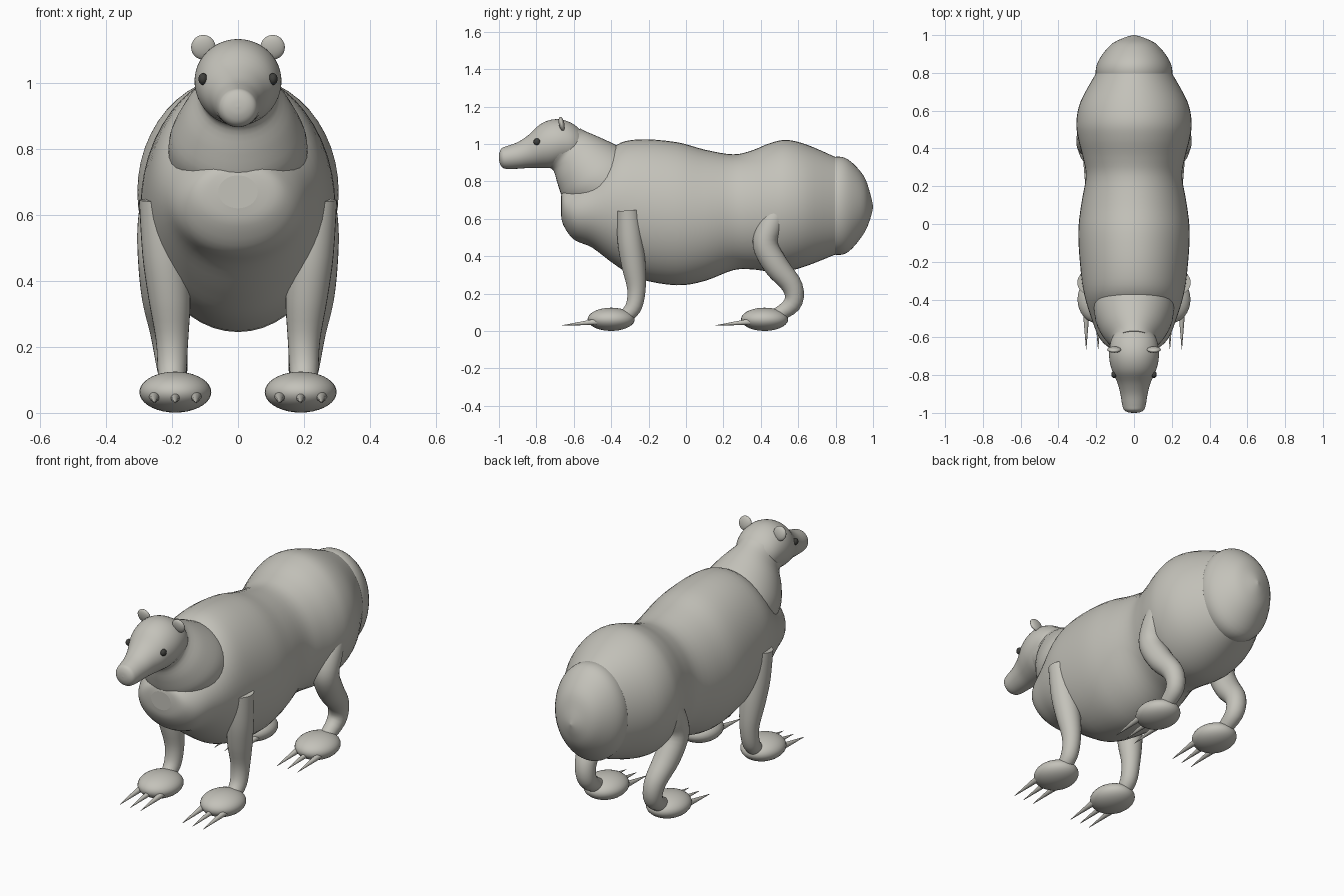
import bpy, bmesh, math
from mathutils import Vector, Matrix

if "Cube" in bpy.data.objects:
    bpy.data.objects.remove(bpy.data.objects["Cube"])


def material(name, rgb):
    m = bpy.data.materials.new(name)
    m.diffuse_color = (*rgb, 1)
    m.use_nodes = True
    m.node_tree.nodes["Principled BSDF"].inputs["Base Color"].default_value = m.diffuse_color
    return m


FUR = material("warm grey fur", (0.55, 0.54, 0.49))
DARK = material("dark eye", (0.05, 0.05, 0.045))


def finish(name, bm, mat):
    bmesh.ops.recalc_face_normals(bm, faces=bm.faces)
    for f in bm.faces:
        f.smooth = len(f.verts) <= 4
    me = bpy.data.meshes.new(name)
    bm.to_mesh(me)
    bm.free()
    me.materials.append(mat)
    ob = bpy.data.objects.new(name, me)
    bpy.context.collection.objects.link(ob)
    return ob


def smooth_rings(rings, steps):
    """Catmull-Rom interpolation of ring parameters."""
    out = []
    n = len(rings)
    for i in range(n - 1):
        p0, p1, p2, p3 = (rings[max(0, min(n - 1, k))] for k in (i - 1, i, i + 1, i + 2))
        for s in range(steps):
            t = s / steps
            out.append([0.5 * (2 * b + (c - a) * t + (2 * a - 5 * b + 4 * c - d) * t * t
                               + (3 * b - a - 3 * c + d) * t ** 3)
                        for a, b, c, d in zip(p0, p1, p2, p3)])
    out.append(list(rings[-1]))
    return out


def loft(name, rings, mat, sides=40, steps=4):
    """rings: x, y, z, half width in x, half height, tilt of the height axis in the yz plane."""
    bm = bmesh.new()
    loops = []
    for x, y, z, rx, rv, tilt in smooth_rings(rings, steps):
        ca, sa = math.cos(math.radians(tilt)), math.sin(math.radians(tilt))
        loop = []
        for k in range(sides):
            a = 2 * math.pi * k / sides
            u, v = rx * math.cos(a), rv * math.sin(a)
            loop.append(bm.verts.new((x + u, y + v * ca, z + v * sa)))
        loops.append(loop)
    for a, b in zip(loops, loops[1:]):
        for k in range(sides):
            j = (k + 1) % sides
            bm.faces.new((a[k], a[j], b[j], b[k]))
    bm.faces.new(loops[0])
    bm.faces.new(loops[-1])
    return finish(name, bm, mat)


def profile_loft(name, profile, mat, steps=4):
    """profile: y, top z, bottom z, half width."""
    return loft(name, [(0, y, (t + b) / 2, w, (t - b) / 2, 90) for y, t, b, w in profile],
                mat, 48, steps)


def limb(name, path, mat):
    """path: x, y, z, radius; rings stand square to the path."""
    rings = []
    for i, (x, y, z, r) in enumerate(path):
        a, b = path[max(0, i - 1)], path[min(len(path) - 1, i + 1)]
        tilt = math.degrees(math.atan2(b[2] - a[2], b[1] - a[1])) + 90
        if rings:
            while tilt - rings[-1][5] > 180:
                tilt -= 360
            while tilt - rings[-1][5] < -180:
                tilt += 360
        rings.append((x, y, z, r, r, tilt))
    return loft(name, rings, mat, 28)


def ball(name, loc, radii, mat, rot_x=0):
    bm = bmesh.new()
    m = (Matrix.Translation(loc) @ Matrix.Rotation(rot_x, 4, 'X')
         @ Matrix.Diagonal((*radii, 1)))
    bmesh.ops.create_uvsphere(bm, u_segments=32, v_segments=18, radius=1, matrix=m)
    return finish(name, bm, mat)


def spike(name, base, tip, r, mat):
    base, tip = Vector(base), Vector(tip)
    d = tip - base
    m = Matrix.Translation((base + tip) / 2) @ d.to_track_quat('Z', 'Y').to_matrix().to_4x4()
    bm = bmesh.new()
    bmesh.ops.create_cone(bm, cap_ends=True, segments=14, radius1=r, radius2=0.001,
                          depth=d.length, matrix=m)
    return finish(name, bm, mat)


# torso: chest, barrel, waist, hips
profile_loft("torso", [
    (-0.668, 0.72, 0.62, 0.06), (-0.655, 0.755, 0.565, 0.13), (-0.60, 0.79, 0.49, 0.185),
    (-0.50, 0.86, 0.445, 0.225), (-0.38, 0.99, 0.355, 0.262), (-0.25, 1.025, 0.28, 0.282),
    (-0.05, 1.01, 0.245, 0.295), (0.10, 0.97, 0.268, 0.28), (0.25, 0.945, 0.325, 0.255),
    (0.35, 0.965, 0.33, 0.27), (0.45, 1.005, 0.318, 0.295), (0.54, 1.022, 0.32, 0.305),
    (0.65, 0.995, 0.35, 0.282), (0.80, 0.93, 0.41, 0.20)], FUR)
# rounded rump
profile_loft("rump", [
    (0.72, 0.90, 0.44, 0.18), (0.80, 0.932, 0.408, 0.203), (0.87, 0.915, 0.425, 0.185),
    (0.95, 0.83, 0.52, 0.122), (0.985, 0.735, 0.60, 0.055), (1.0, 0.67, 0.66, 0.004)], FUR)
# neck
loft("neck", [(0, -0.62, 0.96, 0.118, 0.137, 51), (0, -0.65, 0.98, 0.122, 0.134, 51)][::-1]
     + [(0, -0.565, 0.905, 0.165, 0.172, 46), (0, -0.49, 0.835, 0.205, 0.21, 40),
        (0, -0.42, 0.78, 0.212, 0.205, 40)], FUR)
# head with muzzle
profile_loft("head", [
    (-0.53, 1.02, 0.94, 0.03), (-0.55, 1.06, 0.92, 0.075), (-0.60, 1.105, 0.90, 0.115),
    (-0.66, 1.13, 0.885, 0.13), (-0.72, 1.13, 0.872, 0.13), (-0.78, 1.105, 0.872, 0.115),
    (-0.84, 1.05, 0.872, 0.088), (-0.90, 1.01, 0.868, 0.072), (-0.96, 0.988, 0.867, 0.062),
    (-0.985, 0.978, 0.878, 0.052), (-0.997, 0.955, 0.902, 0.03), (-1.0, 0.93, 0.926, 0.003)], FUR)

for side, s in (("left", 1), ("right", -1)):
    # ears and eyes
    ball(side + "_ear", (0.105 * s, -0.665, 1.108), (0.037, 0.015, 0.038), FUR, math.radians(12))
    ball(side + "_eye", (0.106 * s, -0.797, 1.012), (0.014, 0.018, 0.018), DARK)
    # legs
    limb(side + "_front_leg", [
        (0.238 * s, -0.31, 0.645, 0.062), (0.222 * s, -0.298, 0.48, 0.068),
        (0.208 * s, -0.28, 0.35, 0.064), (0.20 * s, -0.265, 0.22, 0.049),
        (0.20 * s, -0.285, 0.12, 0.043), (0.20 * s, -0.35, 0.06, 0.035)], FUR)
    limb(side + "_hind_leg", [
        (0.235 * s, 0.50, 0.65, 0.06), (0.237 * s, 0.45, 0.56, 0.068),
        (0.235 * s, 0.425, 0.46, 0.068), (0.225 * s, 0.485, 0.345, 0.066),
        (0.21 * s, 0.57, 0.235, 0.055), (0.20 * s, 0.565, 0.14, 0.047),
        (0.195 * s, 0.46, 0.07, 0.035)], FUR)
    # paws with three claws each
    for end, y in (("front", -0.40), ("hind", 0.42)):
        ball(f"{side}_{end}_paw", (0.19 * s, y, 0.063), (0.109, 0.126, 0.062), FUR)
        for k in (-1, 0, 1):
            x = 0.19 * s + 0.063 * k
            spike(f"{side}_{end}_claw_{k + 2}", (x, y - 0.075, 0.05), (x, y - 0.263, 0.03),
                  0.017, FUR)
